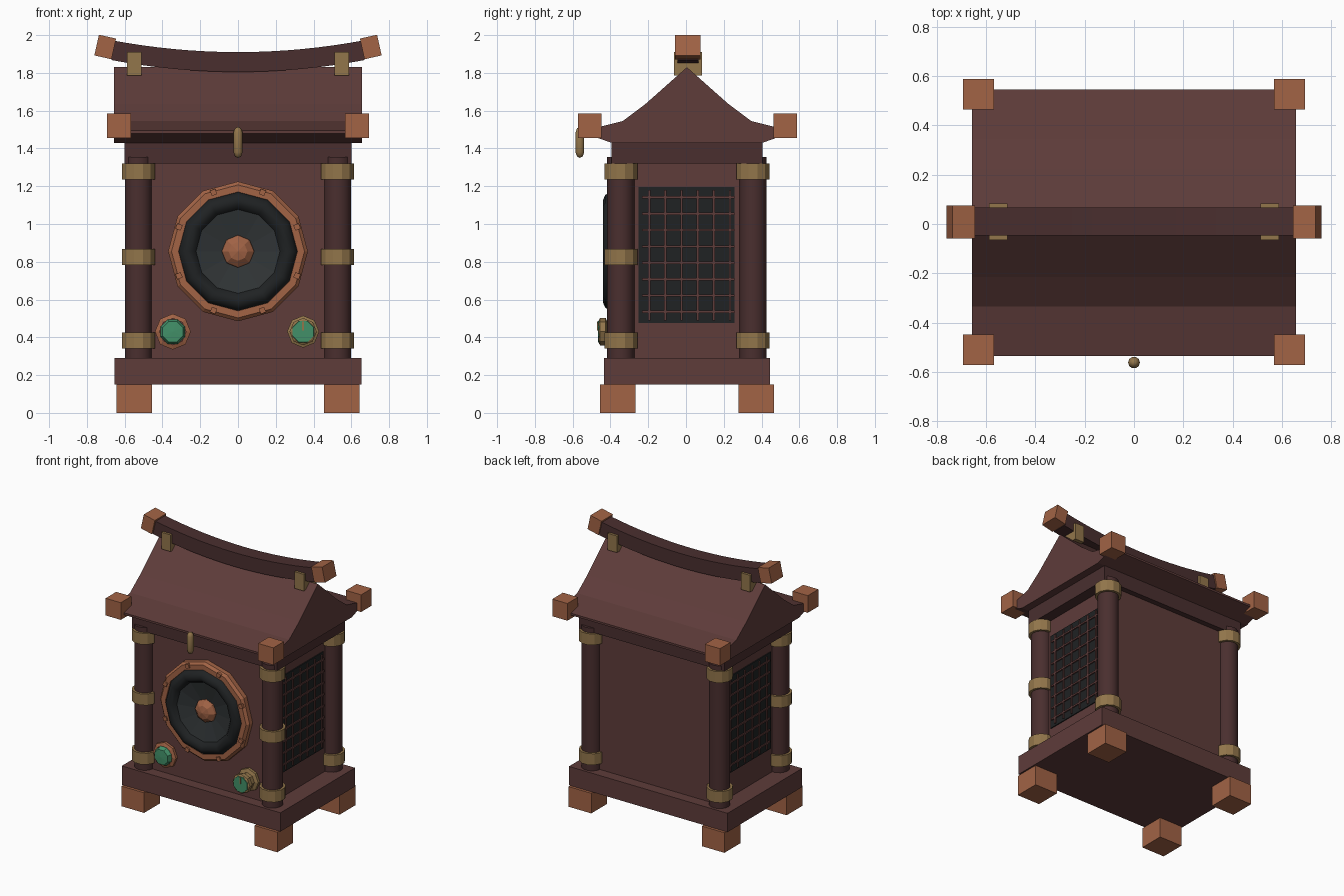
import bpy, bmesh, math
from mathutils import Matrix, Vector

if "Cube" in bpy.data.objects:
    bpy.data.objects.remove(bpy.data.objects["Cube"])

Y0 = 0.005  # the body sits a hair behind the origin


def mat(name, r, g, b):
    m = bpy.data.materials.new(name)
    m.diffuse_color = (r, g, b, 1)
    m.use_nodes = True
    m.node_tree.nodes["Principled BSDF"].inputs["Base Color"].default_value = m.diffuse_color
    return m


WOOD = mat("red_wood", .112, .045, .042)
DARK = mat("dark_wood", .068, .028, .028)
COPPER = mat("copper", .36, .125, .06)
GOLD = mat("brass", .29, .18, .07)
BLACK = mat("black", .014, .016, .017)
GREY = mat("charcoal", .03, .035, .037)
GREEN = mat("green", .055, .28, .14)


def finish(bm, name, m, smooth=None):
    bmesh.ops.recalc_face_normals(bm, faces=bm.faces[:])
    me = bpy.data.meshes.new(name)
    bm.to_mesh(me)
    bm.free()
    me.materials.append(m)
    if smooth:
        me.polygons.foreach_set("use_smooth", [True] * len(me.polygons))
        me.set_sharp_from_angle(angle=math.radians(smooth))
    ob = bpy.data.objects.new(name, me)
    bpy.context.collection.objects.link(ob)
    return ob


def box(name, c, s, m, tilt=0):
    bm = bmesh.new()
    bmesh.ops.create_cube(bm, size=1, matrix=Matrix.Translation(c)
                          @ Matrix.Rotation(tilt, 4, 'Y') @ Matrix.Diagonal((*s, 1)))
    return finish(bm, name, m)


def lathe(name, prof, n, m, at=(0, 0, 0), axis='Z', smooth=None, phase=0):
    """Revolve (radius, height) points about z, or about y with height = y."""
    bm = bmesh.new()
    rings = []
    for r, h in prof:
        ring = []
        for i in range(n if r > 0 else 1):
            a = 2 * math.pi * i / n + phase
            u, v = r * math.cos(a), r * math.sin(a)
            p = (u, v, h) if axis == 'Z' else (u, h, v)
            ring.append(bm.verts.new(Vector(p) + Vector(at)))
        rings.append(ring)
    for a, b in zip(rings, rings[1:]):
        for i in range(n):
            j = (i + 1) % n
            vs = [a[i % len(a)], a[j % len(a)], b[j % len(b)], b[i % len(b)]]
            bm.faces.new(list(dict.fromkeys(vs)))
    return finish(bm, name, m, smooth)


def prism(name, pts, half, m, axis, shift=0):
    """Extrude an outline: (y, z) along x or (x, z) along y."""
    bm = bmesh.new()
    def put(p, d):
        return bm.verts.new((d, p[0], p[1]) if axis == 'X' else (p[0], d + shift, p[1]))
    a = [put(p, -half) for p in pts]
    b = [put(p, half) for p in pts]
    n = len(pts)
    bm.faces.new(a)
    bm.faces.new(b)
    for i in range(n):
        bm.faces.new((a[i], a[(i + 1) % n], b[(i + 1) % n], b[i]))
    return finish(bm, name, m)


# Base, body and lintel
box("base_slab", (0, Y0, .22), (1.31, .88, .14), WOOD)
box("body", (0, Y0, .805), (1.04, .72, 1.05), WOOD)
box("lintel", (0, Y0, 1.375), (1.2, .80, .11), DARK)

# Feet, posts, bands and roof corner caps
for sx in (-1, 1):
    for sy, side in ((-1, "front"), (1, "back")):
        box(f"{side}_foot", (sx * .55, sy * .367 + Y0, .075), (.187, .187, .15), COPPER)
        px, py = sx * .527, sy * .35 + Y0
        lathe(f"{side}_post", [(0, .28), (.072, .28), (.072, 1.355), (0, 1.355)],
              16, DARK, (px, py, 0), smooth=40)
        for z in (.383, .825, 1.278) if sy < 0 else (.383, 1.278):
            lathe(f"{side}_post_band", [(0, z - .042), (.09, z - .042), (.09, z + .042), (0, z + .042)],
                  12, GOLD, (px, py, 0), phase=math.pi / 12)
        box(f"{side}_roof_corner", (sx * .63, sy * .518 + .008, 1.52), (.125, .125, .128), COPPER)

# Roof with flared eaves
half = [(.22, 1.635), (.34, 1.545), (.54, 1.495), (.54, 1.48), (.40, 1.43)]
roof = [(0, 1.83)] + half + [(-y, z) for y, z in reversed(half)]
prism("roof", [(y + Y0, z) for y, z in roof], .657, WOOD, 'X')

# Curved ridge beam, end caps and brackets
xs = [-.67 + 1.34 * i / 16 for i in range(17)]
top = [(x, 1.91 + .14 * x * x) for x in xs]
prism("ridge_beam", top + [(x, z - .105) for x, z in reversed(top)], .056, DARK, 'Y', .01)
for sx in (-1, 1):
    box("ridge_end_cap", (sx * .703, .008, 1.937), (.093, .135, .112), COPPER, -sx * .22)
    box("ridge_bracket", (sx * .55, .01, 1.848), (.076, .148, .125), GOLD)

# Side grilles
for sx in (-1, 1):
    box("grille_panel", (sx * .522, .003, .835), (.01, .507, .72), BLACK)
    for i in range(6):
        box("grille_upright", (sx * .53, -.195 + i * .0855, .835), (.012, .012, .69), WOOD)
    for i in range(8):
        box("grille_rail", (sx * .53, .012, .535 + i * .0866), (.012, .49, .012), WOOD)

# Speaker
SP = (0, 0, .855)
lathe("speaker_ring", [(.37, -.345), (.37, -.39), (.352, -.408), (.315, -.408), (.31, -.36)],
      12, COPPER, SP, 'Y')
lathe("speaker_surround", [(.318, -.36), (.315, -.40), (.298, -.428), (.27, -.44), (.24, -.43), (.222, -.405)],
      12, BLACK, SP, 'Y', 45)
lathe("speaker_cone", [(.224, -.405), (.08, -.375)], 12, GREY, SP, 'Y')
lathe("speaker_dome", [(.088, -.37), (.082, -.39), (.05, -.415), (0, -.425)], 8, COPPER, SP, 'Y')
for i in range(8):
    a = math.pi / 8 + i * math.pi / 4
    box("speaker_ring_stud", (.338 * math.cos(a), -.408, .855 + .338 * math.sin(a)),
        (.03, .02, .03), COPPER, -a)

# Lamp on the left, knob on the right
L, R, ph = (-.345, 0, .43), (.345, 0, .43), math.pi / 8
lathe("lamp_ring", [(.095, -.345), (.095, -.375), (.07, -.385), (.07, -.35)], 8, COPPER, L, 'Y', phase=0)
lathe("lamp", [(.07, -.35), (.07, -.39), (.058, -.415), (0, -.418)], 8, GREEN, L, 'Y', phase=ph)
lathe("knob_base", [(.085, -.345), (.085, -.375), (.06, -.385), (.06, -.42),
                    (.072, -.425), (.072, -.455), (.06, -.462), (0, -.462)], 8, GOLD, R, 'Y', phase=0)
lathe("knob_face", [(.062, -.455), (.06, -.467), (0, -.467)], 8, GREEN, R, 'Y', phase=ph)
box("knob_pointer", (.345, -.466, .46), (.01, .008, .05), GOLD)

# Hanging pull under the front eave
lathe("eave_pull", [(0, 1.35), (.016, 1.358), (.024, 1.38), (.024, 1.485), (.016, 1.507), (0, 1.515)],
      10, GOLD, (0, -.562, 0), smooth=60)
